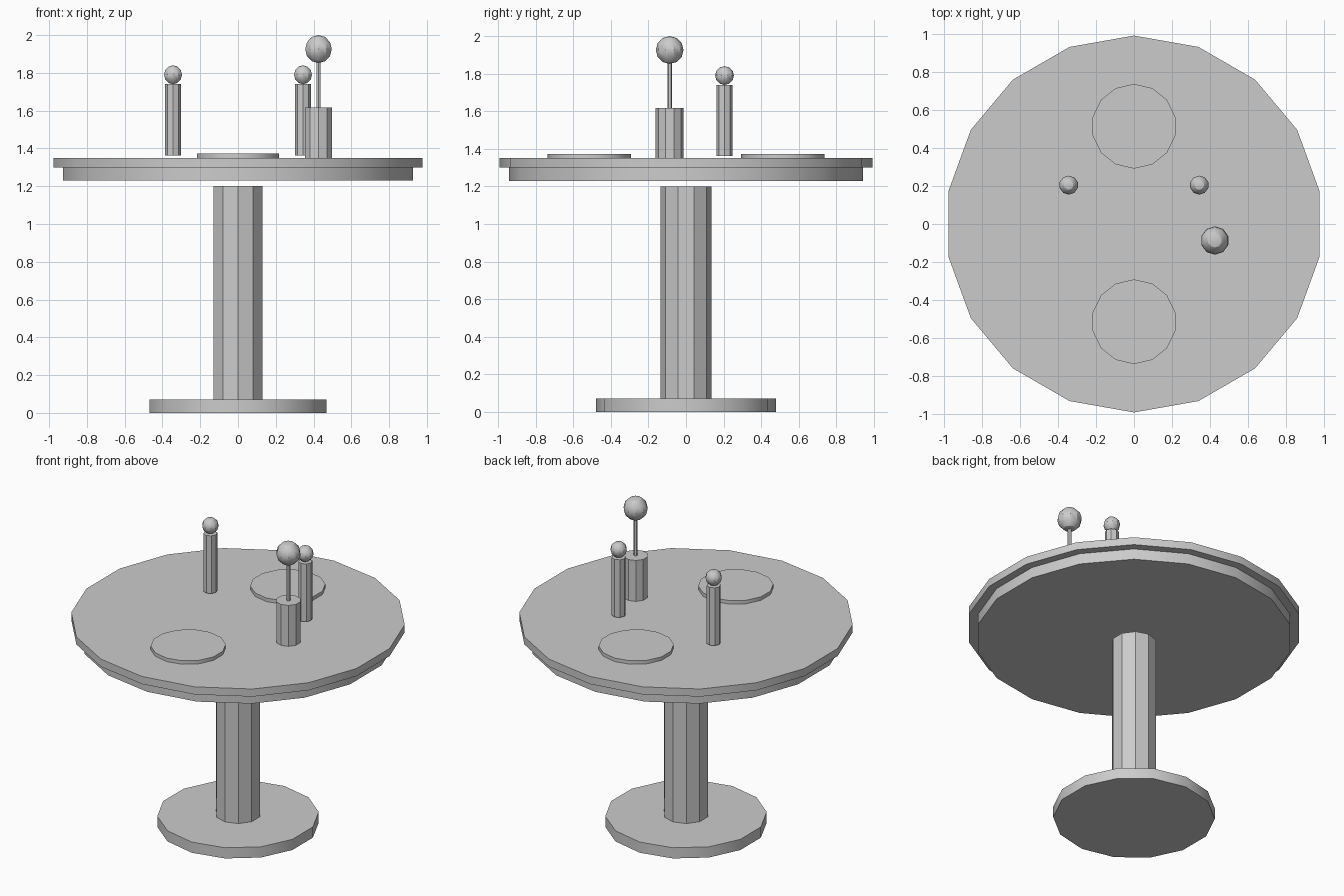
import bpy
from math import radians

cube = bpy.data.objects.get("Cube")
if cube:
    bpy.data.objects.remove(cube, do_unlink=True)

# Single plain grey
grey = bpy.data.materials.new("plain_grey")
grey.use_nodes = True
colour = (0.6, 0.6, 0.6, 1.0)
grey.diffuse_color = colour
grey.node_tree.nodes["Principled BSDF"].inputs["Base Color"].default_value = colour


def finish(name):
    obj = bpy.context.object
    obj.name = name
    obj.data.materials.append(grey)
    bpy.ops.object.shade_smooth_by_angle(angle=radians(30))


def column(name, sides, radius, bottom, top, x=0, y=0):
    bpy.ops.mesh.primitive_cylinder_add(
        vertices=sides, radius=radius, depth=top - bottom,
        location=(x, y, (bottom + top) / 2))
    finish(name)


def ball(name, radius, x, y, z):
    bpy.ops.mesh.primitive_uv_sphere_add(
        segments=10, ring_count=6, radius=radius, location=(x, y, z))
    finish(name)


# Pedestal table
column("base", 14, 0.48, 0, 0.07)
column("pedestal", 10, 0.135, 0.07, 1.2)
column("apron", 18, 0.941, 1.23, 1.30)
column("tabletop", 18, 0.993, 1.30, 1.35)

# Mirrored place settings and shakers
for side, word in ((-1, "front"), (1, "back")):
    column(word + "_plate", 14, 0.223, 1.35, 1.373, y=side * 0.515)
for side, word in ((-1, "right"), (1, "left")):
    column(word + "_shaker", 8, 0.042, 1.362, 1.74, side * 0.344, 0.205)
    ball(word + "_shaker_knob", 0.05, side * 0.344, 0.205, 1.79)

# Vase with a single bloom
x, y = 0.426, -0.087
column("vase", 10, 0.075, 1.35, 1.618, x, y)
column("stem", 6, 0.012, 1.6, 1.87, x, y)
ball("bloom", 0.074, x, y, 1.926)
